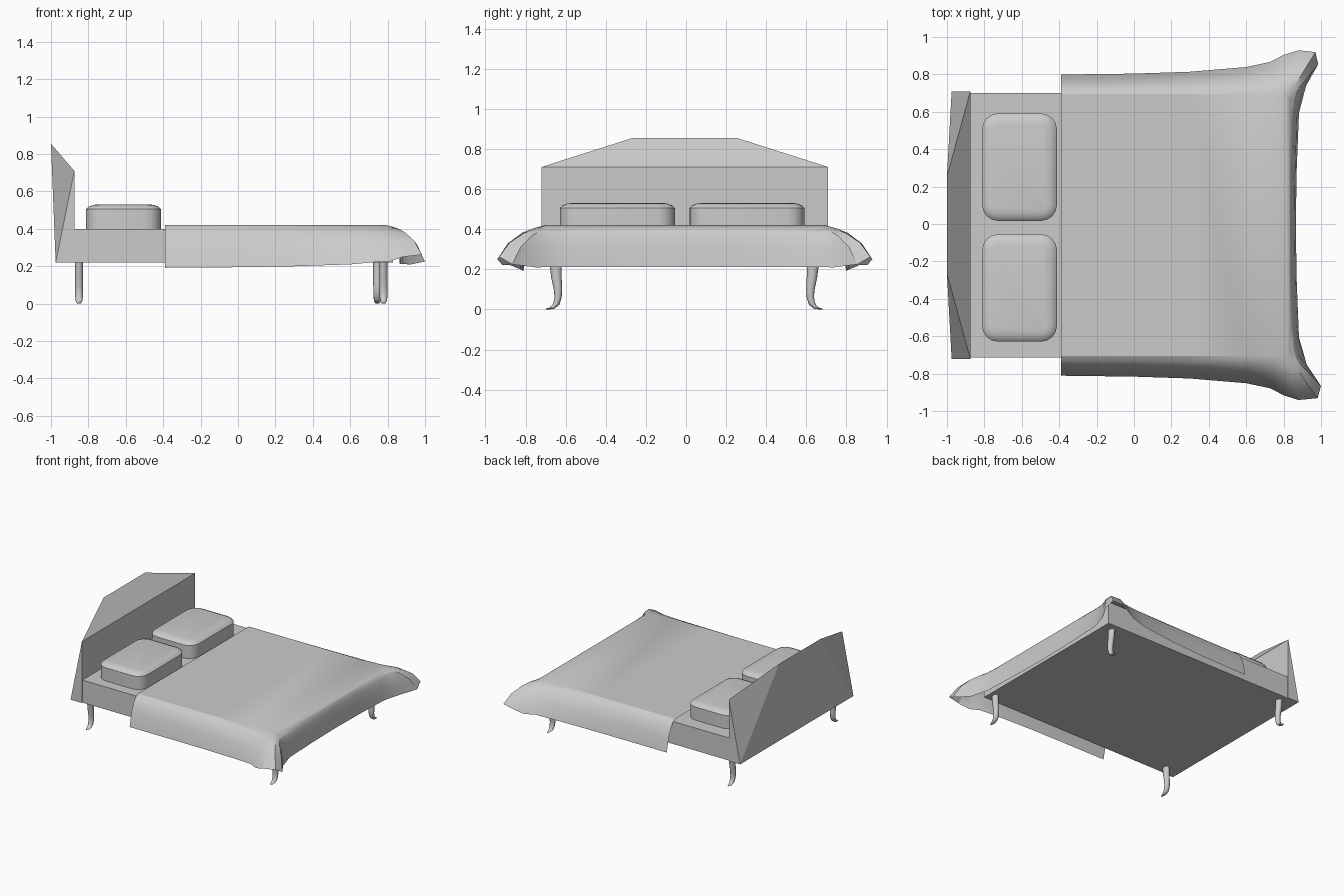
import bpy, bmesh, math
from mathutils import Vector

cube = bpy.data.objects.get("Cube")
if cube:
    bpy.data.objects.remove(cube, do_unlink=True)

grey = bpy.data.materials.new("light_grey")
grey.use_nodes = True
grey.diffuse_color = (0.6, 0.6, 0.6, 1)
grey.node_tree.nodes["Principled BSDF"].inputs["Base Color"].default_value = (0.6, 0.6, 0.6, 1)

MID_Y = -0.006


def finish(name, bm, smooth=None):
    """Turn a bmesh into a named object, optionally smooth shaded."""
    bmesh.ops.recalc_face_normals(bm, faces=bm.faces)
    mesh = bpy.data.meshes.new(name)
    bm.to_mesh(mesh)
    bm.free()
    mesh.materials.append(grey)
    obj = bpy.data.objects.new(name, mesh)
    bpy.context.collection.objects.link(obj)
    if smooth:
        bpy.ops.object.select_all(action='DESELECT')
        obj.select_set(True)
        bpy.context.view_layer.objects.active = obj
        bpy.ops.object.shade_smooth_by_angle(angle=math.radians(smooth))
    return obj


def loft(name, rings, smooth):
    """Skin a stack of closed rings and cap both ends."""
    bm = bmesh.new()
    loops = [[bm.verts.new(p) for p in ring] for ring in rings]
    n = len(loops[0])
    for a, b in zip(loops, loops[1:]):
        for i in range(n):
            j = (i + 1) % n
            bm.faces.new((a[i], a[j], b[j], b[i]))
    bm.faces.new(loops[0])
    bm.faces.new(loops[-1])
    return finish(name, bm, smooth)


# Mattress base
bm = bmesh.new()
bmesh.ops.create_cube(bm, size=1)
for v in bm.verts:
    v.co = (0.83 if v.co.x > 0 else -0.9, MID_Y + v.co.y * 1.415, 0.4 if v.co.z > 0 else 0.22)
finish("mattress_base", bm)

# Headboard: flat front, leaning back with a sloped crest
bm = bmesh.new()
for s in (-1, 1):
    for x, y, z in ((-0.875, 0.715, 0.22), (-0.875, 0.715, 0.71),
                    (-0.975, 0.715, 0.22), (-1.0, 0.26, 0.855)):
        bm.verts.new((x, MID_Y + s * y, z))
bmesh.ops.convex_hull(bm, input=bm.verts)
finish("headboard", bm)


# Pillows: rounded rectangles with a softly domed top
def rounded_ring(cx, cy, hx, hy, r, z, steps=5):
    ring = []
    for q, (sx, sy) in enumerate(((1, 1), (-1, 1), (-1, -1), (1, -1))):
        for i in range(steps):
            a = math.pi / 2 * (q + i / (steps - 1))
            ring.append((cx + sx * (hx - r) + r * math.cos(a),
                         cy + sy * (hy - r) + r * math.sin(a), z))
    return ring


for side, cy in (("left", 0.304), ("right", -0.342)):
    profile = ((0, 0.395), (0, 0.505), (0.012, 0.518), (0.035, 0.527), (0.06, 0.531))
    loft(side + "_pillow",
         [rounded_ring(-0.612, cy, 0.2 - d, 0.287 - d, 0.085 - d, z) for d, z in profile], 35)


# Curved legs with a flattened foot turned outward: outward, height, thickness, width
LEG = ((0.642, 0.23, 0.03, 0.022), (0.637, 0.16, 0.026, 0.022), (0.629, 0.1, 0.021, 0.022),
       (0.629, 0.06, 0.018, 0.021), (0.637, 0.03, 0.016, 0.02), (0.653, 0.012, 0.01, 0.017),
       (0.675, 0.004, 0.004, 0.012), (0.69, 0.003, 0.002, 0.006))


def leg(name, x, s):
    rings = []
    for i, (o, z, r, w) in enumerate(LEG):
        a, b = LEG[max(i - 1, 0)], LEG[min(i + 1, len(LEG) - 1)]
        t = Vector((b[0] - a[0], b[1] - a[1])).normalized()
        ring = []
        for k in range(12):
            c, d = math.cos(k * math.tau / 12) * w, math.sin(k * math.tau / 12) * r
            ring.append((x + c, s * (o - t.y * d) + MID_Y * 1.5, max(z + t.x * d, 0)))
        rings.append(ring)
    loft(name, rings, 50)


leg("head_left_leg", -0.85, 1)
leg("head_right_leg", -0.85, -1)
leg("foot_left_leg", 0.745, 1)
leg("foot_right_leg", 0.778, -1)

# Blanket: flat top and a draped skirt flaring at the foot corners (rim point, hem point)
DRAPE = (((-0.39, 0.7, 0.42), (-0.39, 0.805, 0.192)),
         ((0.0, 0.7, 0.42), (0.0, 0.81, 0.195)),
         ((0.3, 0.7, 0.42), (0.3, 0.82, 0.2)),
         ((0.6, 0.698, 0.42), (0.6, 0.845, 0.21)),
         ((0.74, 0.697, 0.42), (0.73, 0.873, 0.222)),
         ((0.79, 0.696, 0.42), (0.8, 0.91, 0.222)),
         ((0.81, 0.695, 0.416), (0.88, 0.935, 0.25)),
         ((0.825, 0.69, 0.41), (0.97, 0.925, 0.262)),
         ((0.83, 0.67, 0.405), (0.985, 0.86, 0.225)),
         ((0.833, 0.64, 0.403), (0.92, 0.745, 0.21)),
         ((0.835, 0.55, 0.402), (0.882, 0.6, 0.212)),
         ((0.835, 0.3, 0.402), (0.87, 0.3, 0.212)),
         ((0.835, 0.0, 0.402), (0.865, 0.0, 0.212)))
FALL = ((0, 0), (0.25, 0.07), (0.48, 0.2), (0.78, 0.52), (1, 1))

bm = bmesh.new()
columns = []
for s, stations in ((1, DRAPE), (-1, DRAPE[-2::-1])):
    for rim, hem in stations:
        column = []
        for h, f in FALL:
            x = rim[0] + (hem[0] - rim[0]) * h
            y = rim[1] + (hem[1] - rim[1]) * h
            if s < 0 and x > 0.9:
                x += (x - 0.9) * 0.17
            column.append(bm.verts.new((x, MID_Y + s * y, rim[2] + (hem[2] - rim[2]) * f)))
        columns.append(column)
for a, b in zip(columns, columns[1:]):
    for i in range(len(FALL) - 1):
        bm.faces.new((a[i], a[i + 1], b[i + 1], b[i]))
# Top panel joins matching rim points across the bed
count = len(columns)
for i in range(count // 2 - 1):
    bm.faces.new((columns[i][0], columns[i + 1][0], columns[count - 2 - i][0], columns[count - 1 - i][0]))
mid = count // 2
bm.faces.new((columns[mid - 1][0], columns[mid][0], columns[mid + 1][0]))
finish("blanket", bm, 22)
